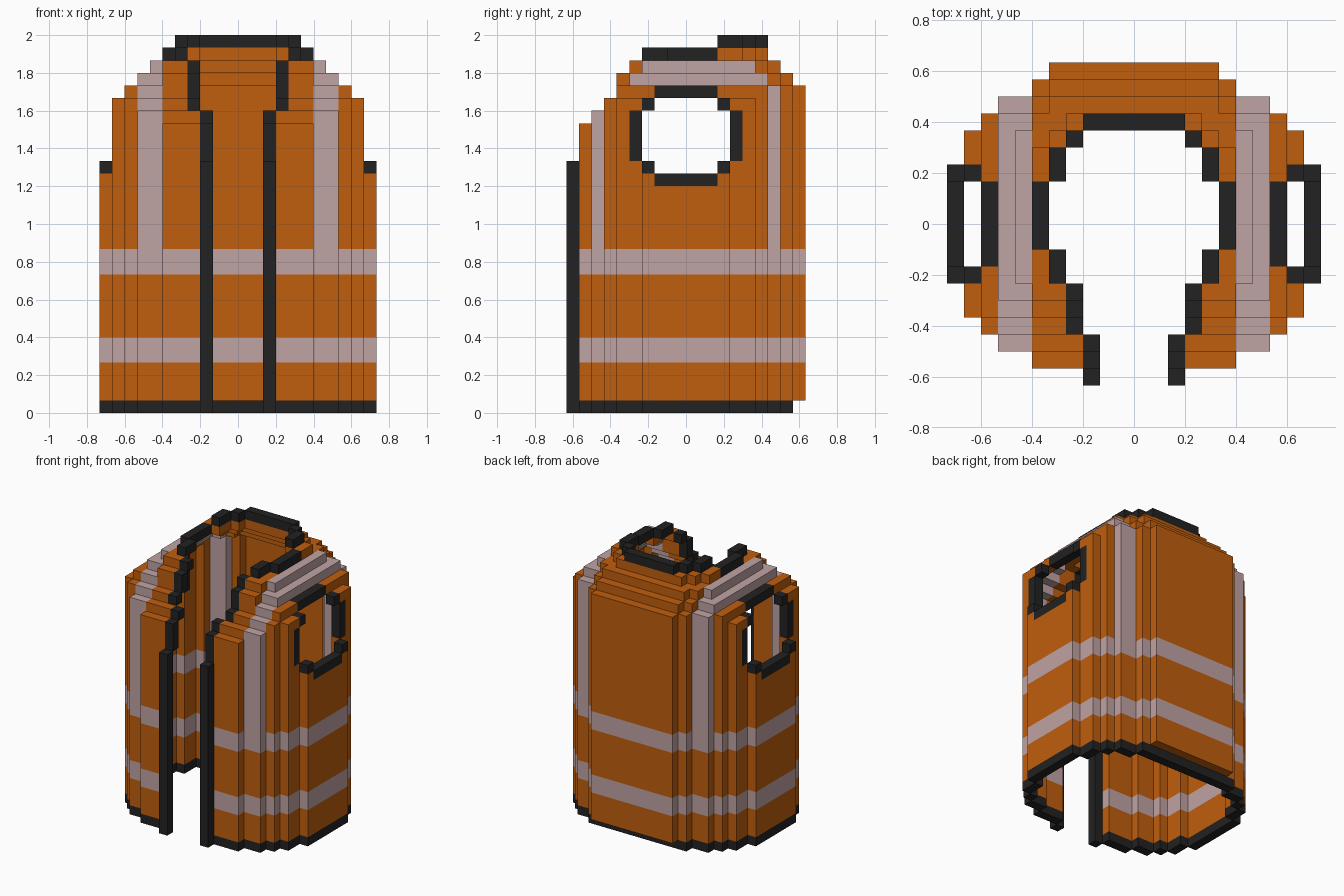
import bpy, bmesh
from mathutils import Vector

cube = bpy.data.objects.get("Cube")
if cube:
    bpy.data.objects.remove(cube, do_unlink=True)

UNIT = 1 / 15          # edge of one block
OPEN = 99              # marks a column that stays open


def make_material(name, rgb):
    mat = bpy.data.materials.new(name)
    mat.use_nodes = True
    color = (*rgb, 1)
    mat.diffuse_color = color
    mat.node_tree.nodes["Principled BSDF"].inputs["Base Color"].default_value = color
    return mat


orange = make_material("safety orange", (0.53, 0.112, 0.004))
silver = make_material("reflective silver", (0.53, 0.366, 0.366))
black = make_material("black trim", (0.016, 0.016, 0.016))

# Half plan of the garment: first and last block row for each column from the centre
FRONT = [0, 0, 0, 1, 1, 1, 2, 2, 3, 4, 6]
BACK = [18, 18, 18, 18, 18, 17, 16, 16, 15, 14, 12]
# Rounding of the chest towards the shoulder, by row
CHEST = [19, 22, 23, 24, 26, 27]
# Half width of the neck opening, by row
NECK = [2, 2, 2, 3, 3, 3, 4, 4, 5, 5, 5, 5, 4, 4, 3]


def in_plan(a, j):
    return 0 <= a <= 10 and FRONT[a] <= j <= BACK[a]


def is_open(a, j):
    neck = j < 15 and a < NECK[j]
    arm = a == 9 and 7 <= j <= 11
    return neck or arm


def top(a, j):
    """Highest block of a column."""
    a = abs(a)
    if not in_plan(a, j):
        return -1
    if is_open(a, j):
        return OPEN
    if a == 10:
        return 19 if j in (6, 12) else 18
    side = min(28, 33 - a)
    if (a == 5 and not 8 <= j <= 13) or (a == 4 and not 6 <= j <= 14):
        side = 27
    if a < 6:
        chest = CHEST[j] if j < 6 else 28
    else:
        chest = min(24, 21 + FRONT[a]) + j - FRONT[a]
    return min(side, chest, 25 + BACK[a] - j)


def part_of(a, j, z):
    """Name of the part a block belongs to."""
    if z == 0:
        return "bottom_hem"
    if a == 2 and j < 3:
        return "front_edging"
    if j < 12 and a == NECK[j]:
        return "neck_edging"
    if a == 8 and z == 25 and 7 <= j <= 11:
        return "armhole_edging"
    if a == 10 and (z == 19 or (z == 18 and 7 <= j <= 11)):
        return "armhole_edging"
    if a == 9 and ((j in (5, 13) and 20 <= z <= 23) or (j in (6, 12) and z == 24)):
        return "armhole_edging"
    if z in (4, 5):
        return "lower_band"
    if z in (11, 12):
        return "upper_band"
    if a in (6, 7) and z > 12:
        return "shoulder_stripe"
    return "front_panel" if j < 9 else "back_panel"


# Collect the blocks of the shell
blocks = {}
for a in range(11):
    for j in range(19):
        height = top(a, j)
        if height in (-1, OPEN):
            continue
        lowest = min(top(a + 1, j), top(a - 1, j), top(a, j + 1), top(a, j - 1))
        for z in range(height + 1):
            arm_gap = a == 9 and j in (6, 12) and 20 <= z <= 23
            if (z == height or z > lowest) and not arm_gap:
                blocks[a, j, z] = part_of(a, j, z)

# The back hem sits one row further in than the back panel
for a in range(5):
    del blocks[a, 18, 0]
    blocks[a, 17, 0] = "bottom_hem"

# Raised collar edge around the back of the neck
for a, j in [(4, 12), (4, 13), (3, 14), (2, 15), (1, 15), (0, 15)]:
    blocks[a, j, 29] = "collar_edging"


def build_part(name, mat):
    """Make the outer faces of one part's blocks and mirror them."""
    bm = bmesh.new()
    for (a, j, z), part in blocks.items():
        if part != name:
            continue
        centre = Vector((a + 0.5, j - 9, z + 0.5))
        for axis in range(3):
            for sign in (-1, 1):
                step = [0, 0, 0]
                step[axis] = sign
                near = (a + step[0], j + step[1], z + step[2])
                if near in blocks or near[0] < 0:
                    continue
                n = Vector(step)
                u = Vector([float(i == (axis + 1) % 3) for i in range(3)])
                v = n.cross(u)
                corners = [u + v, v - u, -u - v, u - v]
                bm.faces.new([bm.verts.new((centre + (n + c) / 2) * UNIT) for c in corners])
    bmesh.ops.remove_doubles(bm, verts=bm.verts, dist=0.001)
    mesh = bpy.data.meshes.new(name)
    bm.to_mesh(mesh)
    bm.free()
    mesh.materials.append(mat)
    obj = bpy.data.objects.new(name, mesh)
    bpy.context.collection.objects.link(obj)
    mirror = obj.modifiers.new("other side", "MIRROR")
    mirror.use_axis[0] = True


for name in ("front_panel", "back_panel"):
    build_part(name, orange)
for name in ("lower_band", "upper_band", "shoulder_stripe"):
    build_part(name, silver)
for name in ("bottom_hem", "front_edging", "neck_edging", "armhole_edging", "collar_edging"):
    build_part(name, black)
